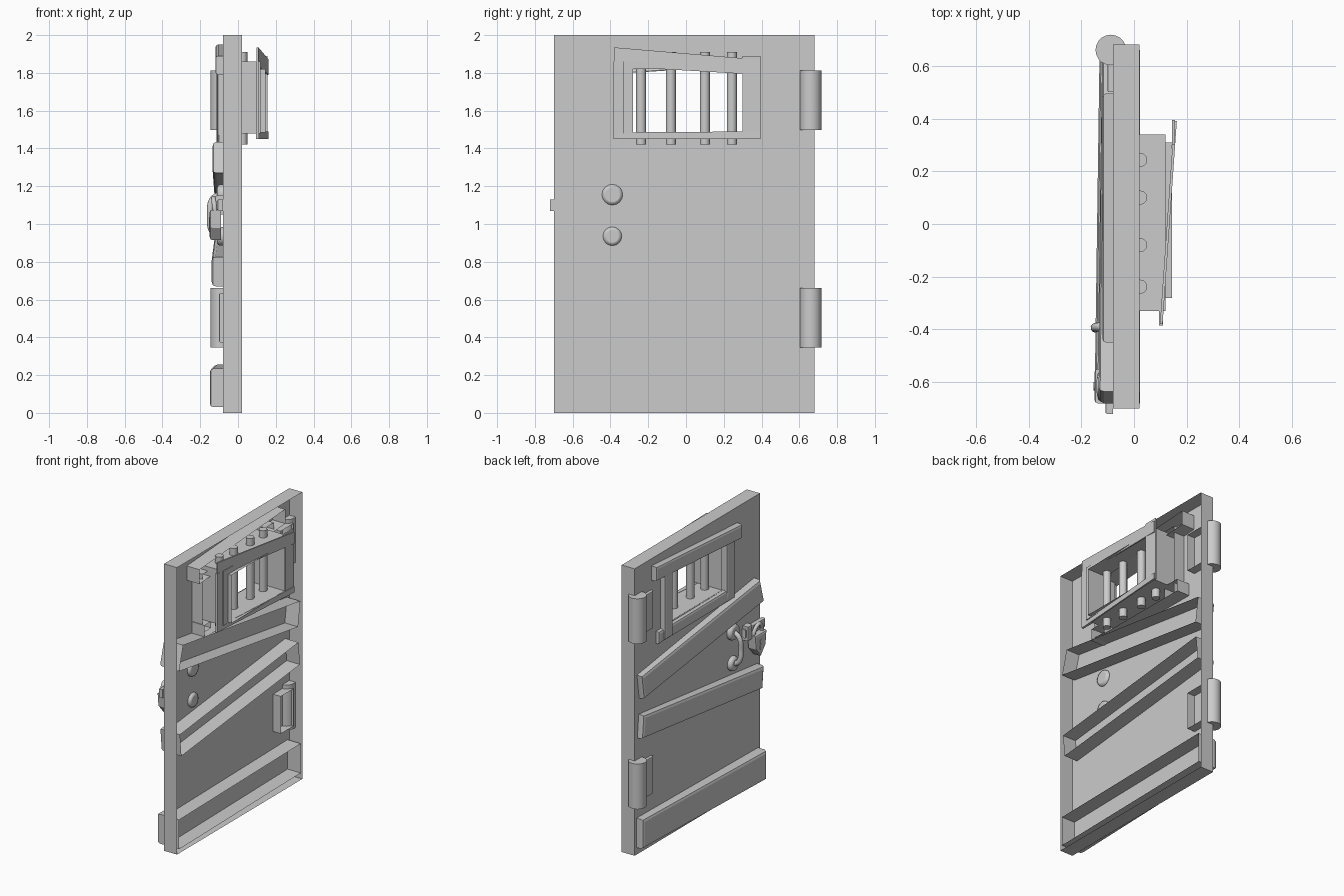
import bpy, bmesh, math
from mathutils import Vector

if "Cube" in bpy.data.objects:
    bpy.data.objects.remove(bpy.data.objects["Cube"])


def finish(name, bm, smooth=False):
    me = bpy.data.meshes.new(name)
    bm.to_mesh(me)
    bm.free()
    ob = bpy.data.objects.new(name, me)
    bpy.context.collection.objects.link(ob)
    if smooth:
        bpy.context.view_layer.objects.active = ob
        ob.select_set(True)
        bpy.ops.object.shade_smooth_by_angle(angle=math.radians(40))
        ob.select_set(False)
    return ob


def board(name, pts, front, back, bevel=0.015, closed=False):
    """Extruded y-z outline; front = (x at y -0.7, x at y +0.7), back is left open unless closed."""
    bm = bmesh.new()
    fx = lambda y: front[0] + (front[1] - front[0]) * (y + 0.7) / 1.4
    bx = back if callable(back) else (lambda y: back)
    f = [bm.verts.new((fx(y), y, z)) for y, z in pts]
    b = [bm.verts.new((bx(y), y, z)) for y, z in pts]
    face = bm.faces.new(f)
    n = len(pts)
    for i in range(n):
        bm.faces.new((f[i], b[i], b[(i + 1) % n], f[(i + 1) % n]))
    if closed:
        bm.faces.new(b[::-1])
    bmesh.ops.recalc_face_normals(bm, faces=bm.faces)
    if bevel:
        bmesh.ops.bevel(bm, geom=list(face.edges), offset=bevel, segments=2,
                        profile=0.5, affect='EDGES')
    return finish(name, bm)


def rect(y0, y1, z0, z1):
    return [(y0, z0), (y1, z0), (y1, z1), (y0, z1)]


def ring(name, r, x0, x1):
    """Four walls around a rectangular opening."""
    bm = bmesh.new()
    a = [bm.verts.new((x0, y, z)) for y, z in rect(*r)]
    b = [bm.verts.new((x1, y, z)) for y, z in rect(*r)]
    for i in range(4):
        j = (i + 1) % 4
        bm.faces.new((a[i], a[j], b[j], b[i]))
    bmesh.ops.recalc_face_normals(bm, faces=bm.faces)
    return bm, a, b


def bridge(bm, a, b):
    for i in range(4):
        j = (i + 1) % 4
        bm.faces.new((a[i], a[j], b[j], b[i]))


def cylinder(name, loc, r, depth, axis='Z', sides=16):
    rot = (0, math.pi / 2, 0) if axis == 'X' else (0, 0, 0)
    bpy.ops.mesh.primitive_cylinder_add(vertices=sides, radius=r, depth=depth,
                                        location=loc, rotation=rot)
    ob = bpy.context.object
    ob.name = name
    bpy.ops.object.shade_smooth_by_angle(angle=math.radians(40))
    return ob


def tube(name, pts, r, cyclic=False):
    cu = bpy.data.curves.new(name, 'CURVE')
    cu.dimensions = '3D'
    cu.bevel_depth = r
    cu.bevel_resolution = 3
    cu.use_fill_caps = True
    sp = cu.splines.new('BEZIER')
    sp.bezier_points.add(len(pts) - 1)
    for p, c in zip(sp.bezier_points, pts):
        p.co = c
        p.handle_left_type = p.handle_right_type = 'AUTO'
    sp.use_cyclic_u = cyclic
    ob = bpy.data.objects.new(name, cu)
    bpy.context.collection.objects.link(ob)
    return ob


# door leaf: hollow shell, open on the +x side, with a window hole
bm, a, b = ring("door_leaf", (-0.70, 0.68, 0.0, 2.0), -0.08, 0.02)
hole = [bm.verts.new((-0.08, y, z)) for y, z in rect(-0.30, 0.30, 1.48, 1.83)]
bridge(bm, a, hole)
bmesh.ops.recalc_face_normals(bm, faces=bm.faces)
finish("door_leaf", bm)

# window sleeve: inner lining, outer wall and the step between them
bm, a, b = ring("sleeve", (-0.33, 0.34, 1.48, 1.86), -0.08, 0.12)
c = [bm.verts.new((0.12, y, z)) for y, z in rect(-0.28, 0.31, 1.485, 1.82)]
d = [bm.verts.new((0.145, v.co.y, v.co.z)) for v in c]
e = [bm.verts.new((-0.08, v.co.y, v.co.z)) for v in c]
bridge(bm, b, c)
bridge(bm, c, d)
bridge(bm, c, e)
finish("window_sleeve", bm)

# long planks, running through the shell with open backs
planks = {
    "upper_plank": ([(-0.68, 1.27), (0.63, 1.08), (0.655, 1.25), (-0.635, 1.435)], (-0.135, -0.12)),
    "middle_plank": ([(-0.655, 0.67), (0.65, 0.81), (0.635, 0.97), (-0.67, 0.825)], (-0.14, -0.12)),
    "lower_plank": ([(-0.68, 0.03), (0.66, 0.05), (0.66, 0.255), (-0.68, 0.235)], (-0.15, -0.13)),
}
for name, (pts, front) in planks.items():
    board(name, pts, front, 0.022, 0.02)

# window boards on the -x face
board("window_board_top", [(-0.45, 1.79), (0.495, 1.85), (0.495, 1.95), (-0.45, 1.89)], (-0.12, -0.12), 0.018)
board("window_board_bottom", [(-0.395, 1.395), (0.445, 1.39), (0.445, 1.475), (-0.395, 1.48)], (-0.105, -0.105), 0.018)
board("window_board_left", rect(0.30, 0.395, 1.40, 1.89), (-0.115, -0.115), 0.0)
board("window_board_right", rect(-0.39, -0.295, 1.42, 1.83), (-0.11, -0.11), 0.0)

# thin window trim on the +x side
slant = lambda y: 0.125 + 0.07 * y + 0.01
board("trim_top", [(-0.38, 1.835), (0.39, 1.79), (0.39, 1.87), (-0.38, 1.935)], (0.076, 0.174), slant, 0, True)
board("trim_bottom", [(-0.38, 1.45), (0.39, 1.45), (0.39, 1.49), (-0.38, 1.485)], (0.076, 0.174), slant, 0, True)
board("trim_near", rect(-0.385, -0.295, 1.45, 1.86), (0.095, 0.095), 0.11, 0, True)
board("trim_far", rect(0.30, 0.395, 1.45, 1.89), (0.145, 0.145), 0.155, 0, True)

# window bars
for i, y in enumerate((-0.238, -0.08, 0.10, 0.243)):
    cylinder(f"window_bar_{i + 1}", (0.023, y, 1.665), 0.027, 0.49, sides=12)

# hinges
for tag, z in (("lower", 0.503), ("upper", 1.655)):
    cylinder(f"{tag}_hinge_barrel", (-0.088, 0.66, z), 0.058, 0.315, sides=20)
    board(f"{tag}_hinge_plate", rect(0.50, 0.64, z - 0.13, z + 0.13), (-0.10, -0.10), -0.02, 0.006)

# pull handle and its round bases
for tag, z, r in (("lower", 0.935, 0.05), ("upper", 1.155, 0.055)):
    ob = cylinder(f"{tag}_handle_base", (-0.085, -0.39, z), r, 0.05, 'X', 16)
    m = ob.modifiers.new("round", 'BEVEL')
    m.width, m.segments, m.limit_method = 0.015, 2, 'ANGLE'
tube("pull_handle", [(-0.10, -0.39, 1.155), (-0.135, -0.39, 1.13), (-0.147, -0.395, 1.045),
                     (-0.135, -0.39, 0.96), (-0.10, -0.39, 0.935)], 0.017)

# latch bar, shackle and padlock body with keyhole
board("latch_bar", rect(-0.72, -0.50, 1.07, 1.13), (-0.108, -0.108), -0.08, 0.006, True)
board("latch_staple", rect(-0.56, -0.51, 1.05, 1.15), (-0.122, -0.122), -0.08, 0.008)
tube("padlock_shackle", [(-0.12, -0.57, 1.05), (-0.125, -0.575, 1.10), (-0.13, -0.615, 1.135),
                         (-0.125, -0.655, 1.10), (-0.12, -0.66, 1.05)], 0.013)
board("padlock_body", [(-0.68, 1.075), (-0.67, 0.98), (-0.615, 0.915), (-0.56, 0.98), (-0.55, 1.075)],
      (-0.15, -0.15), -0.09, 0.012, True)
cylinder("keyhole_top", (-0.149, -0.615, 1.02), 0.016, 0.008, 'X', 12)
board("keyhole_slot", [(-0.63, 0.97), (-0.60, 0.97), (-0.607, 1.015), (-0.623, 1.015)],
      (-0.153, -0.153), -0.147, 0, True)
